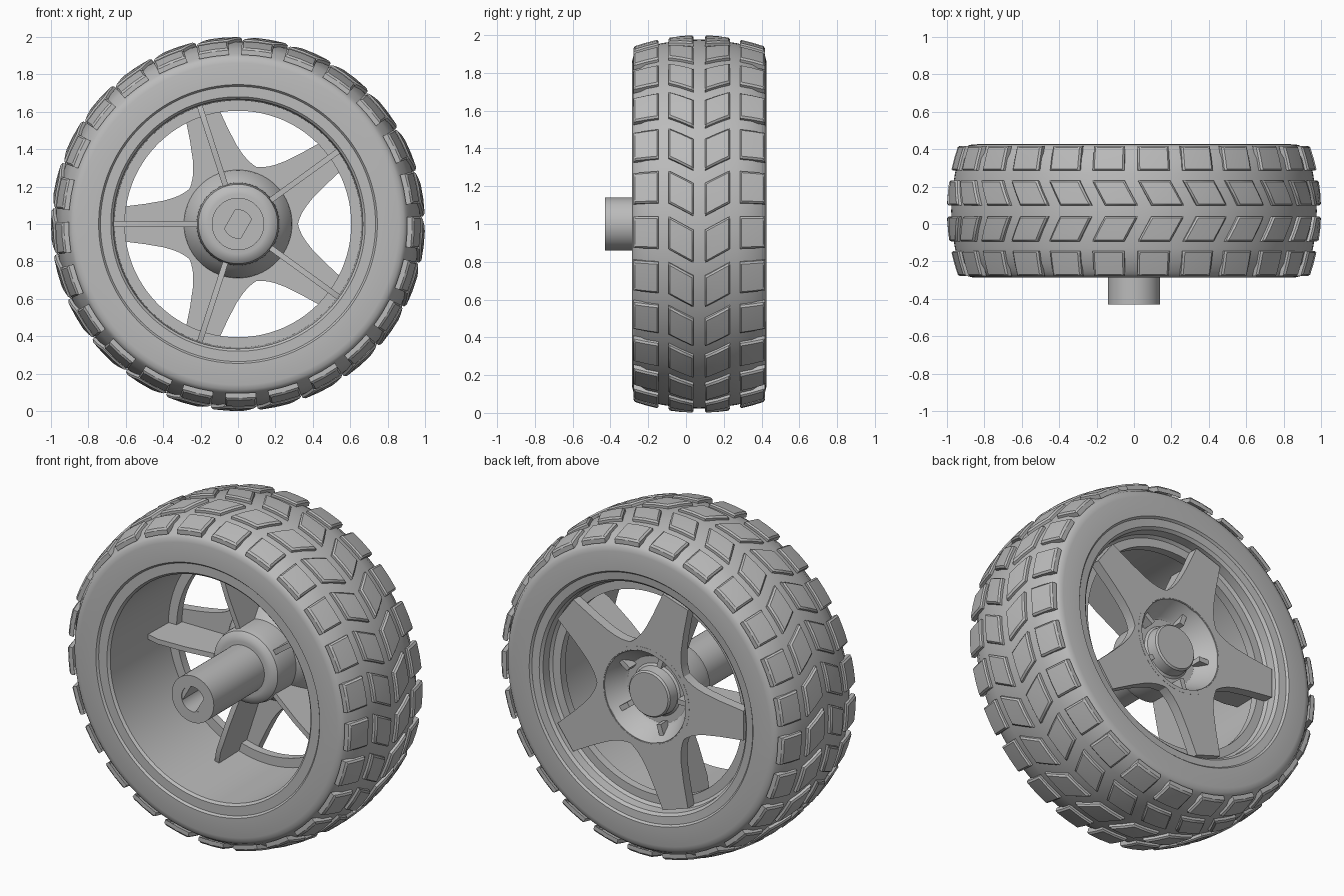
import bpy, bmesh
from math import sin, cos, radians, pi
from mathutils import Vector, Matrix

if "Cube" in bpy.data.objects:
    bpy.data.objects.remove(bpy.data.objects["Cube"])

grey = bpy.data.materials.new("plain grey")
grey.use_nodes = True
grey.diffuse_color = (0.5, 0.5, 0.5, 1)
grey.node_tree.nodes["Principled BSDF"].inputs["Base Color"].default_value = (0.5, 0.5, 0.5, 1)

MID = 0.07          # middle of the tyre width
CENTRE = Vector((0, 0, 1))


def polar(r, angle, y):
    """Point at a radius and angle about the axle."""
    return Vector((r * cos(angle), y, 1 + r * sin(angle)))


def finish(name, bm, angle=30):
    bmesh.ops.remove_doubles(bm, verts=bm.verts, dist=0.0001)
    bmesh.ops.recalc_face_normals(bm, faces=bm.faces)
    mesh = bpy.data.meshes.new(name)
    bm.to_mesh(mesh)
    bm.free()
    mesh.materials.append(grey)
    obj = bpy.data.objects.new(name, mesh)
    bpy.context.collection.objects.link(obj)
    bpy.ops.object.select_all(action="DESELECT")
    obj.select_set(True)
    bpy.context.view_layer.objects.active = obj
    bpy.ops.object.shade_smooth_by_angle(angle=radians(angle))
    return obj


def lathe(name, profile, closed=True, steps=120):
    """Turn a (radius, y) profile about the axle."""
    bm = bmesh.new()
    verts = [bm.verts.new(polar(r, 0, y)) for r, y in profile]
    pairs = list(zip(verts, verts[1:]))
    if closed:
        pairs.append((verts[-1], verts[0]))
    edges = [bm.edges.new(p) for p in pairs]
    bmesh.ops.spin(bm, geom=verts + edges, cent=CENTRE, axis=(0, 1, 0),
                   angle=2 * pi, steps=steps, use_merge=False)
    return finish(name, bm)


def prism(bm, points, offset):
    """Closed slab: an outline pushed along an offset."""
    face = bm.faces.new([bm.verts.new(p) for p in points])
    extruded = bmesh.ops.extrude_face_region(bm, geom=[face], use_keep_orig=True)["geom"]
    bmesh.ops.translate(bm, vec=offset,
                        verts=[g for g in extruded if isinstance(g, bmesh.types.BMVert)])


def tread_radius(y):
    return 1.0 - 0.5 * (y - MID) ** 2


# Tyre carcass: crowned tread, rounded shoulders, flat sidewalls
half = [(0.735, 0.345), (0.745, 0.357), (0.86, 0.356), (0.885, 0.35),
        (0.9, 0.338), (0.91, 0.32)]
crown = [(tread_radius(MID + d) - 0.023, d) for d in (0.28, 0.2, 0.1, 0)]
side = half + crown
lathe("tyre", [(r, MID + d) for r, d in side]
      + [(r, MID - d) for r, d in reversed(side[:-1])])

# Tread blocks: four rows, the two middle rows slanted into a chevron
COUNT = 25
levels = [(-1, -0.035), (-1, -0.009), (-0.88, 0), (0, 0), (0.88, 0), (1, -0.009), (1, -0.035)]
bm = bmesh.new()
for near, far, slant in ((0.03, 0.163, 4.2), (0.215, 0.348, 0)):
    for sign in (1, -1):
        for k in range(COUNT):
            base = 11.7 + k * 360 / COUNT
            grid = []
            for u, hu in levels:
                row = []
                for v, hv in levels:
                    d = (near + far) / 2 + u * (far - near) / 2
                    y = MID + sign * d
                    lean = slant * (far - d) / (far - near)
                    angle = radians(base - lean + 5.1 * v)
                    row.append(bm.verts.new(polar(tread_radius(y) + min(hu, hv), angle, y)))
                grid.append(row)
            for a, b in zip(grid, grid[1:]):
                for i in range(len(levels) - 1):
                    bm.faces.new((a[i], a[i + 1], b[i + 1], b[i]))
finish("tread_blocks", bm)

# Rim: front lip, deep barrel, inward flange and stepped back lip
lathe("rim", [(0.737, -0.275), (0.68, -0.275), (0.667, -0.262), (0.66, 0.28),
              (0.605, 0.28), (0.605, 0.33), (0.655, 0.33), (0.67, 0.345),
              (0.675, 0.395), (0.69, 0.41), (0.737, 0.415)])

# Five-armed star plate with a central hole
half_arm = [(0.655, 0.088), (0.50, 0.107), (0.40, 0.124), (0.35, 0.138),
            (0.31, 0.154), (0.28, 0.172)]
arm = [(r, -t) for r, t in reversed(half_arm)] + half_arm + [(0.259, 0.188)]
spoke_angles = [radians(180 + 72 * k) for k in range(5)]
bm = bmesh.new()
sections = []
for angle in spoke_angles:
    for along, across in arm:
        flat = Vector((along, across))
        turn = Matrix.Rotation(angle, 2) @ flat
        inner = turn.normalized() * 0.27
        sections.append([bm.verts.new((p.x, y, 1 + p.y)) for p, y in
                         ((turn, 0.33), (turn, 0.39), (inner, 0.39), (inner, 0.33))])
for a, b in zip(sections, sections[1:] + sections[:1]):
    for i in range(4):
        j = (i + 1) % 4
        bm.faces.new((a[i], a[j], b[j], b[i]))
finish("star_spokes", bm)

# Thin stiffening ribs on the front side of the arms
rib = [(0.18, 0.34), (0.18, 0.10), (0.40, 0.075), (0.58, 0.07), (0.663, 0.09), (0.655, 0.34)]
bm = bmesh.new()
for angle in spoke_angles:
    across = polar(1, angle + pi / 2, 0) - CENTRE
    prism(bm, [polar(r, angle, y) - across * 0.015 for r, y in rib], across * 0.03)
finish("spoke_ribs", bm)

# Hub: rounded front boss flaring to the plate, dished back with a raised cap
lathe("hub", [(0, 0.06), (0.16, 0.05), (0.19, 0.056), (0.212, 0.075), (0.22, 0.11),
              (0.222, 0.235), (0.235, 0.25), (0.285, 0.31), (0.29, 0.335), (0.295, 0.391),
              (0.275, 0.391), (0.21, 0.285), (0.195, 0.275), (0.155, 0.275), (0.143, 0.285),
              (0.137, 0.345), (0.128, 0.355), (0, 0.355)], closed=False, steps=80)

# Axle sleeve with a blind bore
lathe("axle_sleeve", [(0, -0.1), (0.075, -0.1), (0.075, -0.43), (0.14, -0.43),
                      (0.14, 0.1), (0, 0.1)], closed=False, steps=64)

# Two flats inside the bore
bm = bmesh.new()
for middle in (150, -30):
    outline = [polar(0.078, radians(middle + a), -0.425) for a in (-50, -25, 0, 25, 50)]
    prism(bm, outline, Vector((0, 0.33, 0)))
finish("bore_flats", bm)
